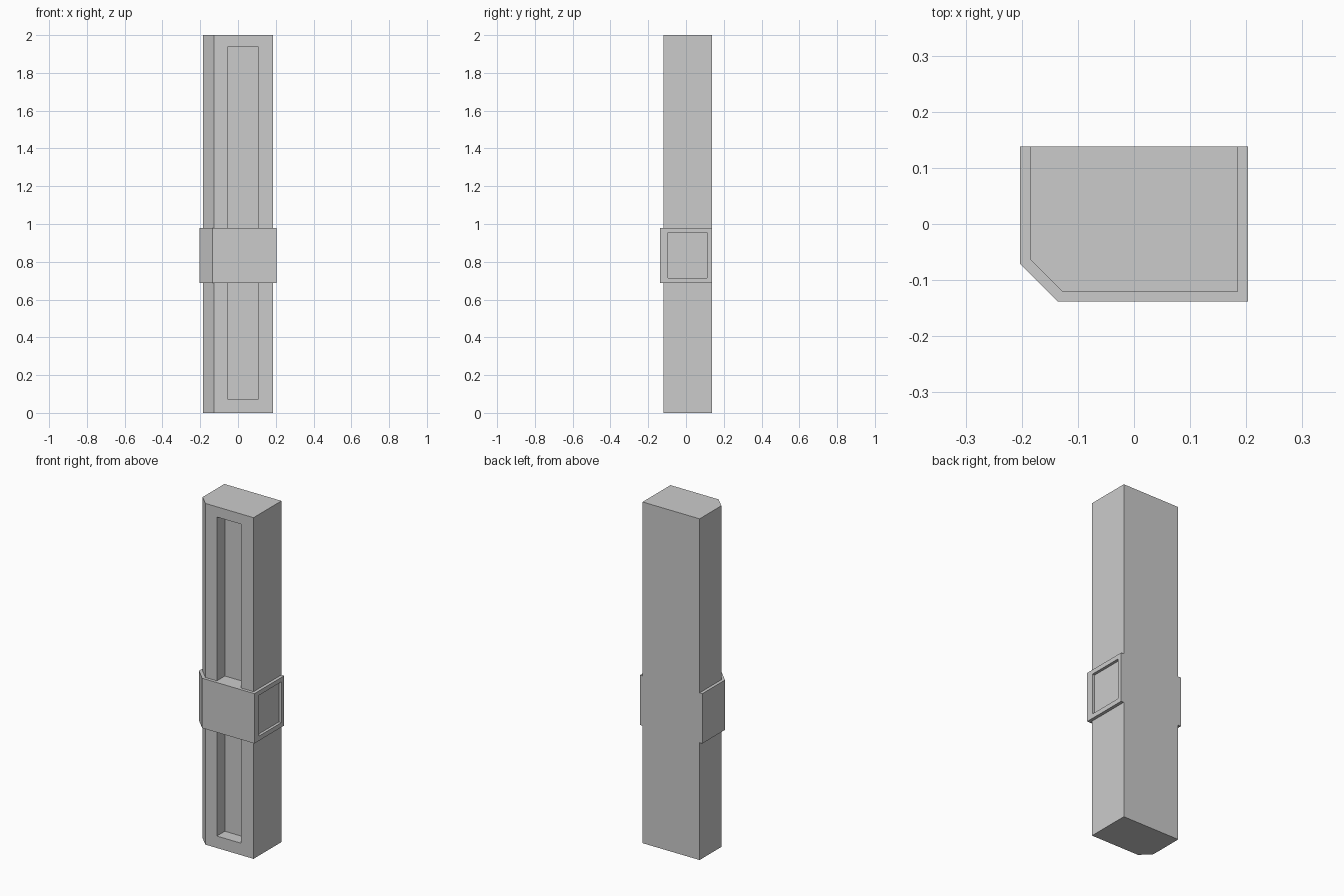
import bpy, bmesh

if "Cube" in bpy.data.objects:
    bpy.data.objects.remove(bpy.data.objects["Cube"])

BACK = 0.138


def prism(name, profile, z0, z1):
    """Extrude a closed xy profile (counter-clockwise) from z0 to z1."""
    bm = bmesh.new()
    face = bm.faces.new([bm.verts.new((x, y, z0)) for x, y in profile])
    top = bmesh.ops.extrude_face_region(bm, geom=[face])["geom"]
    bmesh.ops.translate(bm, vec=(0, 0, z1 - z0),
                        verts=[v for v in top if isinstance(v, bmesh.types.BMVert)])
    bmesh.ops.recalc_face_normals(bm, faces=bm.faces)
    mesh = bpy.data.meshes.new(name)
    bm.to_mesh(mesh)
    bm.free()
    obj = bpy.data.objects.new(name, mesh)
    bpy.context.collection.objects.link(obj)
    return obj


def chamfered(half, front, cut):
    """Rectangle with its front left corner cut off."""
    return [(-half, front + cut), (-half + cut, front), (half, front),
            (half, BACK), (-half, BACK)]


def rect(x0, x1, y0, y1):
    return [(x0, y0), (x1, y0), (x1, y1), (x0, y1)]


def combine(target, other, operation):
    """Apply a boolean and remove the helper object."""
    mod = target.modifiers.new(operation.lower(), 'BOOLEAN')
    mod.operation, mod.object, mod.solver = operation, other, 'EXACT'
    bpy.context.view_layer.objects.active = target
    bpy.ops.object.modifier_apply(modifier=mod.name)
    bpy.data.objects.remove(other)


# Column with a long slot in the front
pillar = prism("pillar", chamfered(0.185, -0.12, 0.057), 0, 2)
combine(pillar, prism("front_slot", rect(-0.053, 0.105, -0.3, -0.046), 0.07, 1.94), 'DIFFERENCE')

# Band with a shallow panel recess on the right
band = prism("band", chamfered(0.203, -0.138, 0.067), 0.688, 0.98)
combine(band, prism("side_panel", rect(0.187, 0.4, -0.096, 0.111), 0.715, 0.954), 'DIFFERENCE')

# Merge so that the back is one flush face
combine(pillar, band, 'UNION')
